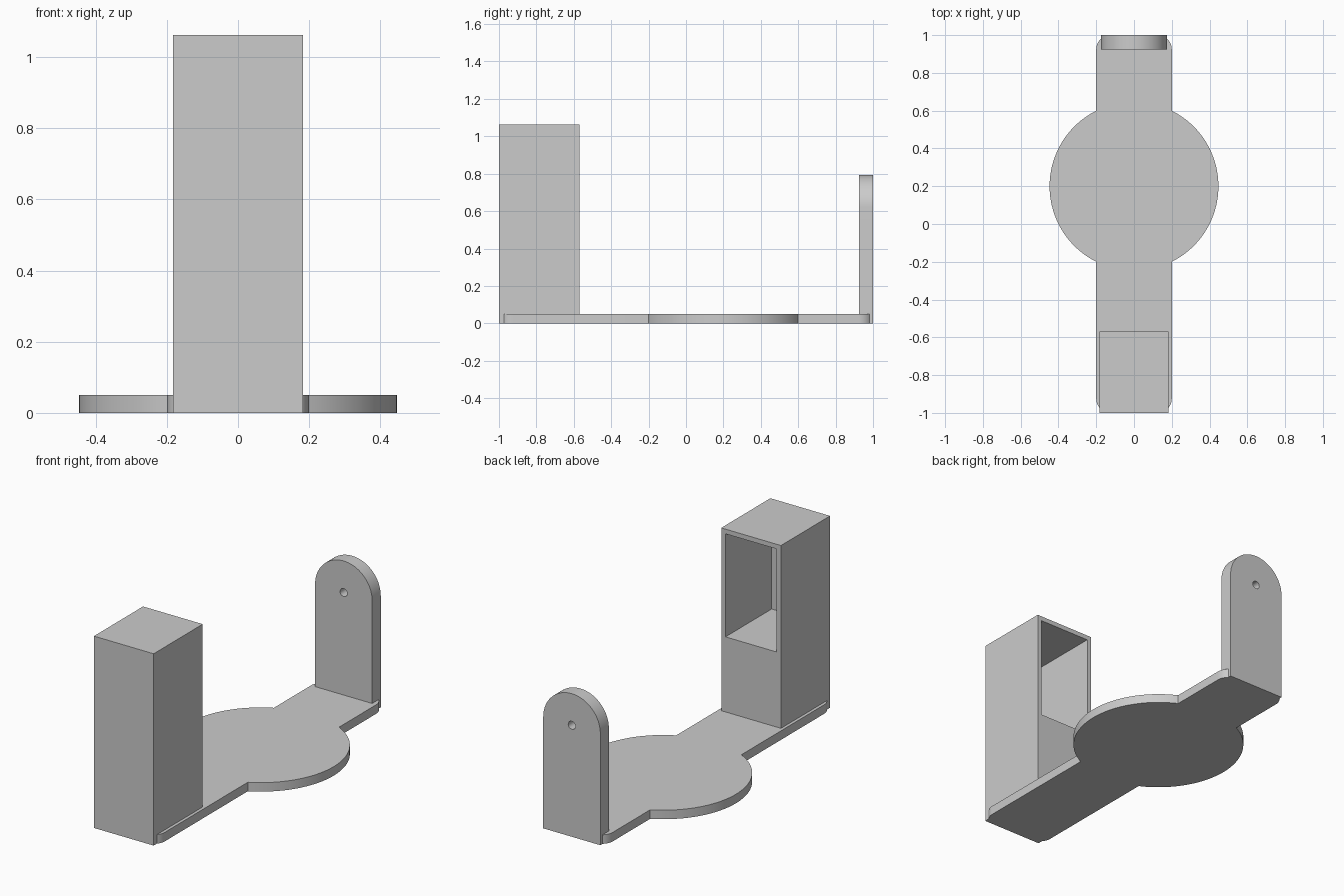
import bpy, bmesh
from math import sin, cos, pi, radians, acos
from mathutils import Vector

cube = bpy.data.objects.get("Cube")
if cube:
    bpy.data.objects.remove(cube, do_unlink=True)

# Single plain grey
grey = bpy.data.materials.new("plain_grey")
grey.use_nodes = True
colour = (0.6, 0.6, 0.6, 1)
grey.diffuse_color = colour
grey.node_tree.nodes["Principled BSDF"].inputs["Base Color"].default_value = colour


def arc(cx, cy, r, start, end, steps):
    """Points along a circular arc, angles in radians."""
    angles = [start + (end - start) * i / steps for i in range(steps + 1)]
    return [(cx + r * cos(a), cy + r * sin(a)) for a in angles]


def prism(name, outline, place, depth):
    """Extrude a 2D outline; place maps each outline point into space."""
    bm = bmesh.new()
    face = bm.faces.new([bm.verts.new(place(u, v)) for u, v in outline])
    extruded = bmesh.ops.extrude_face_region(bm, geom=[face])["geom"]
    verts = [g for g in extruded if isinstance(g, bmesh.types.BMVert)]
    bmesh.ops.translate(bm, verts=verts, vec=Vector(depth))
    bmesh.ops.recalc_face_normals(bm, faces=bm.faces)
    mesh = bpy.data.meshes.new(name)
    bm.to_mesh(mesh)
    bm.free()
    mesh.materials.append(grey)
    obj = bpy.data.objects.new(name, mesh)
    bpy.context.collection.objects.link(obj)
    return obj


def select(obj):
    bpy.ops.object.select_all(action='DESELECT')
    obj.select_set(True)
    bpy.context.view_layer.objects.active = obj


def cut(obj, cutter):
    """Subtract the cutter, then discard it."""
    cutter.hide_render = True
    mod = obj.modifiers.new("cut", 'BOOLEAN')
    mod.operation = 'DIFFERENCE'
    mod.solver = 'EXACT'
    mod.object = cutter
    select(obj)
    bpy.ops.object.modifier_apply(modifier=mod.name)
    bpy.data.objects.remove(cutter, do_unlink=True)


def box_outline(half_width, low, high):
    return [(-half_width, low), (half_width, low), (half_width, high), (-half_width, high)]


def flat(u, v):
    return (u, v, 0)


def upright(y):
    return lambda u, v: (u, y, v)


# Base: strip with rounded corners and a round platform in the middle
half, corner, disc, disc_y = 0.2, 0.075, 0.447, 0.2
inner = 1 - corner
swing = acos(half / disc)
right_side = arc(half - corner, -inner, corner, -radians(60), 0, 8)
right_side += arc(0, disc_y, disc, -swing, swing, 48)
right_side += arc(half - corner, inner, corner, 0, radians(60), 8)
left_side = [(-x, y) for x, y in reversed(right_side)]
base = prism("base", right_side + left_side, flat, (0, 0, 0.05))

# Tower with an open compartment facing the rear
tower_half, tower_back, tower_top, wall = 0.183, -0.57, 1.063, 0.026
tower = prism("tower", box_outline(tower_half, 0, tower_top), upright(-1), (0, tower_back + 1, 0))
compartment = prism("compartment_cutter", box_outline(tower_half - wall, 0.466, tower_top - wall),
                    upright(wall - 1), (0, 0.6, 0))
cut(tower, compartment)

# Rear plate with an arched top and a small pivot hole
plate_half, arch_z = 0.175, 0.618
arch = [(-plate_half, 0), (plate_half, 0)] + arc(0, arch_z, plate_half, 0, pi, 40)
plate = prism("rear_plate", arch, upright(0.925), (0, 0.075, 0))
hole = prism("hole_cutter", arc(0, arch_z, 0.022, 0, 2 * pi, 24)[:-1], upright(0.8), (0, 0.4, 0))
cut(plate, hole)

# Smooth curved walls, keep hard edges
for part in (base, tower, plate):
    select(part)
    bpy.ops.object.shade_smooth_by_angle(angle=radians(30))
